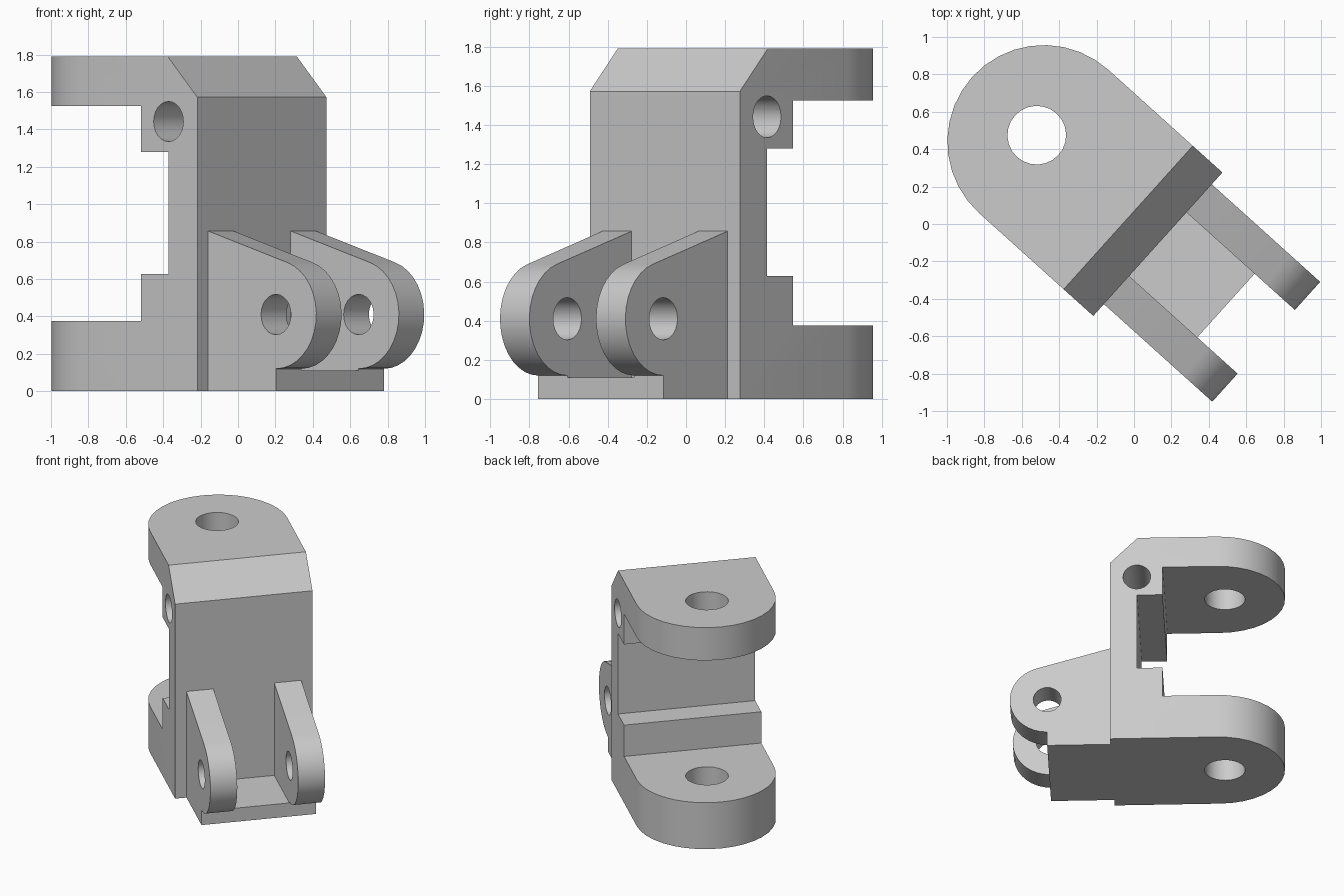
import bpy
import bmesh
from math import radians, cos, sin, pi
from mathutils import Vector

if "Cube" in bpy.data.objects:
    bpy.data.objects.remove(bpy.data.objects["Cube"], do_unlink=True)

TURN = radians(-42)   # the bracket stands diagonally
MID = 0.005           # centre line across its width
HALF = 0.516          # half width of the body

grey = bpy.data.materials.new("plain_grey")
grey.use_nodes = True
grey.diffuse_color = (0.6, 0.6, 0.6, 1)
grey.node_tree.nodes["Principled BSDF"].inputs["Base Color"].default_value = (0.6, 0.6, 0.6, 1)


def arc(cx, cy, r, start, end, n):
    """Points along an arc, angles in degrees."""
    angles = [radians(start + (end - start) * i / n) for i in range(n + 1)]
    return [(cx + r * cos(a), cy + r * sin(a)) for a in angles]


def prism(name, points, lo, hi, side=False):
    """Extrude an outline upwards, or across the width when side is set."""
    def place(p, d):
        return Vector((p[0], d, p[1])) if side else Vector((p[0], p[1], d))
    bm = bmesh.new()
    face = bm.faces.new([bm.verts.new(place(p, lo)) for p in points])
    new = bmesh.ops.extrude_face_region(bm, geom=[face])["geom"]
    shift = place((0, 0), hi - lo)
    bmesh.ops.translate(bm, vec=shift, verts=[g for g in new if isinstance(g, bmesh.types.BMVert)])
    bmesh.ops.recalc_face_normals(bm, faces=bm.faces)
    mesh = bpy.data.meshes.new(name)
    bm.to_mesh(mesh)
    bm.free()
    mesh.materials.append(grey)
    obj = bpy.data.objects.new(name, mesh)
    obj.rotation_euler.z = TURN
    bpy.context.collection.objects.link(obj)
    return obj


def hole(cx, cy, r, lo, hi, side=False):
    return prism("hole_cutter", arc(cx, cy, r, 0, 360, 24)[:-1], lo, hi, side)


def select(obj):
    bpy.ops.object.select_all(action="DESELECT")
    obj.select_set(True)
    bpy.context.view_layer.objects.active = obj


def cut(obj, cutter, operation="DIFFERENCE"):
    bpy.context.view_layer.update()
    select(obj)
    mod = obj.modifiers.new("cut", "BOOLEAN")
    mod.operation = operation
    mod.solver = "EXACT"
    mod.object = cutter
    bpy.ops.object.modifier_apply(modifier=mod.name)
    bpy.data.objects.remove(cutter, do_unlink=True)


def smooth(obj):
    select(obj)
    bpy.ops.object.shade_smooth_by_angle(angle=radians(30))


# Body: stepped C-shaped side profile trimmed by a round-ended plan
FRONT = 0.167
profile = [(FRONT, 0), (FRONT, 1.572), (-0.046, 1.79), (-1.3, 1.79), (-1.3, 1.525),
           (-0.239, 1.525), (-0.239, 1.28), (-0.041, 1.28), (-0.041, 0.628),
           (-0.239, 0.628), (-0.239, 0.375), (-1.3, 0.375), (-1.3, 0)]
body = prism("bracket_body", profile, MID - 0.7, MID + 0.7, side=True)
plan = [(0.4, MID - HALF), (0.4, MID + HALF)] + arc(-0.653, MID, HALF, 90, 270, 18)
cut(body, prism("plan_cutter", plan, -0.2, 2), "INTERSECT")
cut(body, hole(-0.704, MID, 0.157, -0.3, 2.1))
cut(body, hole(-0.04, 1.442, 0.107, -1, 1, side=True))
smooth(body)

# Pair of hinge lugs with sloped tops and round noses
TIP, PIN_Z, R = 0.657, 0.41, 0.29
outline = [(FRONT, 0), (TIP, 0)] + arc(TIP, PIN_Z, R, -90, 73.7, 16) + [(FRONT, 0.857)]
for name, sign in (("right_lug", -1), ("left_lug", 1)):
    a, b = sorted((MID + sign * 0.229, MID + sign * 0.431))
    lug = prism(name, outline, a, b, side=True)
    cut(lug, hole(TIP, PIN_Z, 0.108, a - 0.1, b + 0.1, side=True))
    smooth(lug)

# Floor plate joining the lugs
prism("lug_floor", [(FRONT, 0), (TIP, 0), (TIP, 0.11), (FRONT, 0.11)],
      MID - 0.229, MID + 0.229, side=True)
